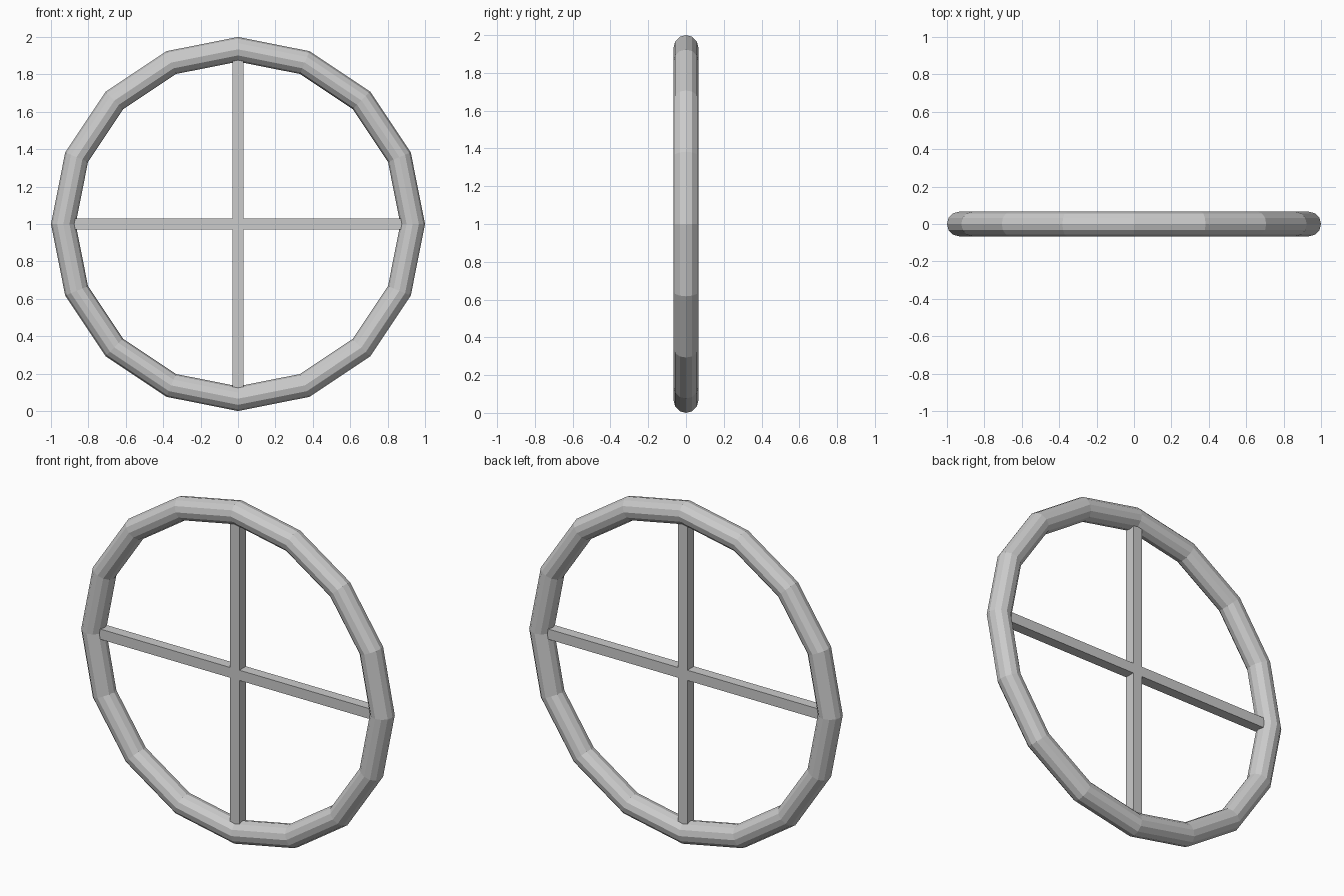
import bpy
from math import pi

if "Cube" in bpy.data.objects:
    bpy.data.objects.remove(bpy.data.objects["Cube"])

# Upright 16-sided rim
bpy.ops.mesh.primitive_torus_add(major_segments=16, minor_segments=12,
                                 major_radius=0.934, minor_radius=0.066,
                                 location=(0, 0, 1), rotation=(pi / 2, 0, 0))
bpy.context.object.name = "rim"


def spoke(name, dims):
    bpy.ops.mesh.primitive_cube_add(size=1, location=(0, 0, 1))
    ob = bpy.context.object
    ob.name = name
    ob.scale = dims


# Crossed square bars, their ends sunk into the rim
spoke("vertical_spoke", (0.06, 0.06, 1.80))
spoke("horizontal_spoke", (1.80, 0.06, 0.06))
